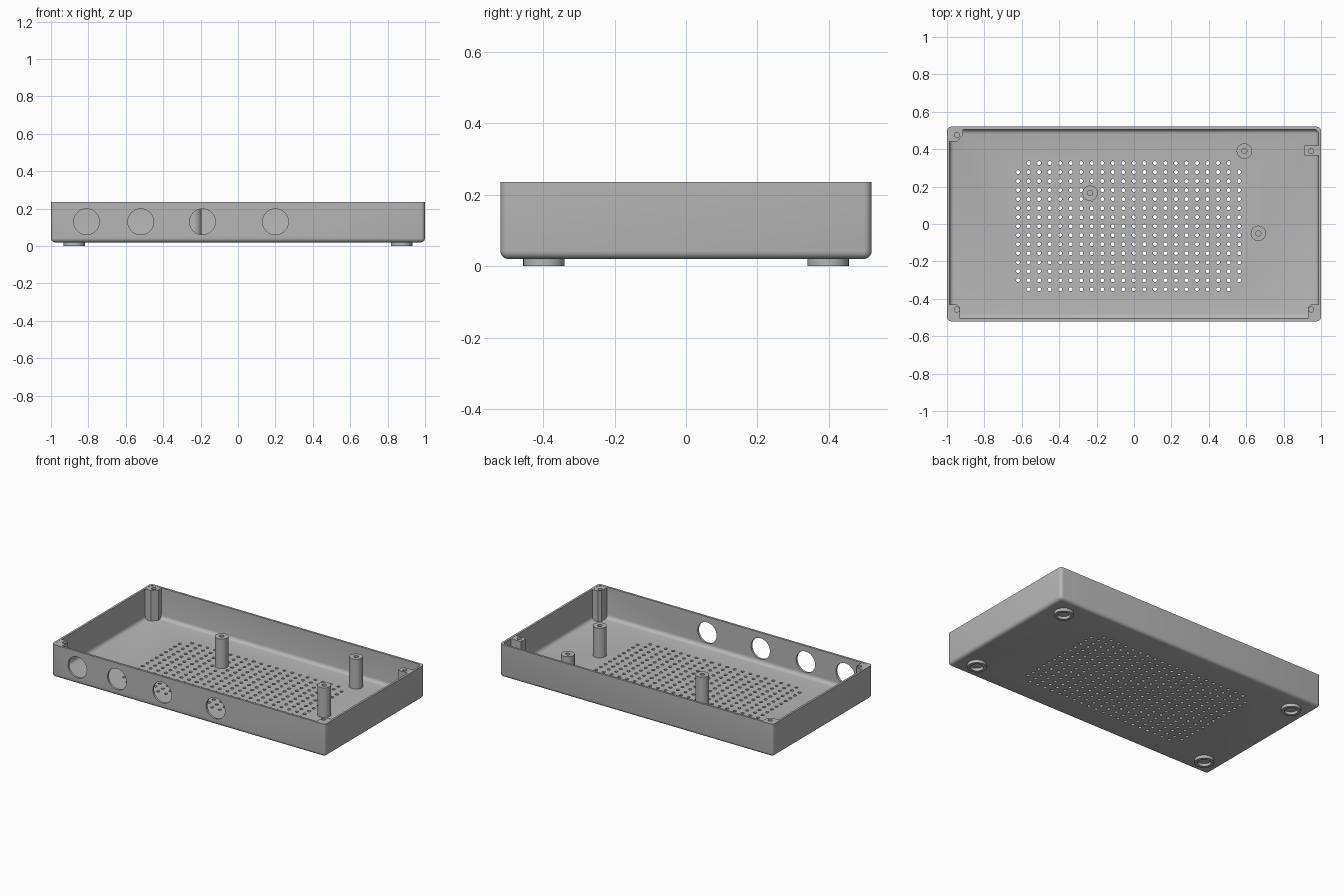
import bpy, bmesh, math
from mathutils import Matrix

if "Cube" in bpy.data.objects:
    bpy.data.objects.remove(bpy.data.objects["Cube"], do_unlink=True)

grey = bpy.data.materials.new("plain grey plastic")
grey.use_nodes = True
grey.diffuse_color = (0.47, 0.47, 0.47, 1)
grey.node_tree.nodes["Principled BSDF"].inputs["Base Color"].default_value = grey.diffuse_color

BASE, FLOOR, TOP = 0.02, 0.033, 0.236
HALF_X, HALF_Y, WALL = 1.0, 0.52, 0.014


def finish(name, bm):
    bmesh.ops.recalc_face_normals(bm, faces=bm.faces)
    mesh = bpy.data.meshes.new(name)
    bm.to_mesh(mesh)
    bm.free()
    mesh.materials.append(grey)
    obj = bpy.data.objects.new(name, mesh)
    bpy.context.collection.objects.link(obj)
    return obj


def activate(obj):
    bpy.ops.object.select_all(action='DESELECT')
    obj.select_set(True)
    bpy.context.view_layer.objects.active = obj


def smooth(obj):
    activate(obj)
    bpy.ops.object.shade_smooth_by_angle(angle=math.radians(35))


def cut(obj, cutter):
    cutter.hide_render = True
    mod = obj.modifiers.new("cut", 'BOOLEAN')
    mod.operation, mod.solver, mod.object = 'DIFFERENCE', 'EXACT', cutter
    activate(obj)
    bpy.ops.object.modifier_apply(modifier=mod.name)
    bpy.data.objects.remove(cutter, do_unlink=True)


def rounded_box(name, hx, hy, z0, z1, radius):
    """Box with every edge rounded except those of its top face."""
    bm = bmesh.new()
    bmesh.ops.create_cube(bm, size=1, matrix=Matrix.Translation((0, 0, (z0 + z1) / 2))
                          @ Matrix.Diagonal((2 * hx, 2 * hy, z1 - z0, 1)))
    edges = [e for e in bm.edges if min(v.co.z for v in e.verts) < z1 - 0.001]
    bmesh.ops.bevel(bm, geom=edges, offset=radius, segments=5, profile=0.5, affect='EDGES')
    return finish(name, bm)


def cylinders(name, centres, radius, depth, sides, turn=0):
    bm = bmesh.new()
    for c in centres:
        bmesh.ops.create_cone(bm, cap_ends=True, segments=sides, radius1=radius, radius2=radius,
                              depth=depth, matrix=Matrix.Translation(c) @ Matrix.Rotation(turn, 4, 'X'))
    return finish(name, bm)


def lathe(name, profile, x, y):
    bm = bmesh.new()
    verts = [bm.verts.new((r, 0, z)) for r, z in profile]
    edges = [bm.edges.new(pair) for pair in zip(verts, verts[1:])]
    bmesh.ops.spin(bm, geom=verts + edges, cent=(0, 0, 0), axis=(0, 0, 1),
                   angle=math.tau, steps=40, use_merge=True)
    bmesh.ops.remove_doubles(bm, verts=bm.verts, dist=0.0001)
    obj = finish(name, bm)
    obj.location = (x, y, 0)
    smooth(obj)


# Open tray, hollowed out with a rounded cavity
tray = rounded_box("tray", HALF_X, HALF_Y, BASE, TOP, 0.022)
cut(tray, rounded_box("cavity", HALF_X - WALL, HALF_Y - WALL, FLOOR, TOP + 0.1, 0.024))

# Four round openings in the front wall
ports = [(x, -HALF_Y, 0.13) for x in (-0.81, -0.52, -0.19, 0.2)]
cut(tray, cylinders("port_cutter", ports, 0.069, 0.08, 48, math.pi / 2))

# Grid of vent holes in the floor, without its four corners
COLS, ROWS = 22, 15
vents = [(-0.62 + 0.0563 * i, 0.326 - 0.0482 * j, BASE)
         for i in range(COLS) for j in range(ROWS)
         if not (i in (0, COLS - 1) and j in (0, ROWS - 1))]
cut(tray, cylinders("vent_cutter", vents, 0.0105, 0.06, 12))
smooth(tray)

# Drilled standoff posts
for n, (x, y) in enumerate([(0.59, 0.39), (-0.235, 0.165), (0.665, -0.05)], 1):
    lathe(f"standoff_{n}", [(0, 0.028), (0.041, 0.028), (0.041, 0.229), (0.014, 0.229),
                            (0.014, 0.1), (0, 0.1)], x, y)

# Ring feet
for sx, side in ((-1, "right"), (1, "left")):
    for sy, end in ((-1, "front"), (1, "back")):
        lathe(f"foot_{end}_{side}", [(0, 0.022), (0.058, 0.022), (0.058, 0), (0.04, 0),
                                     (0.04, 0.018), (0, 0.018)], sx * 0.875, sy * 0.398)

# Screw bosses against the walls: outline and screw hole position
front = [(-0.99, -0.51), (-0.93, -0.51), (-0.93, -0.445), (-0.945, -0.43), (-0.99, -0.43)]
bosses = {
    "boss_front_right": (front, (-0.947, -0.457)),
    "boss_front_left": ([(-x, y) for x, y in front], (0.947, -0.457)),
    "boss_back_right": ([(-0.99, 0.51), (-0.915, 0.51), (-0.915, 0.475), (-0.945, 0.44),
                         (-0.99, 0.44)], (-0.947, 0.475)),
    "boss_side_left": ([(0.99, 0.365), (0.99, 0.42), (0.912, 0.42), (0.912, 0.365)],
                       (0.947, 0.39)),
}
for name, (outline, hole) in bosses.items():
    bm = bmesh.new()
    face = bm.faces.new([bm.verts.new((x, y, 0.028)) for x, y in outline])
    top = bmesh.ops.extrude_face_region(bm, geom=[face])["geom"]
    bmesh.ops.translate(bm, vec=(0, 0, TOP - 0.029),
                        verts=[v for v in top if isinstance(v, bmesh.types.BMVert)])
    boss = finish(name, bm)
    cut(boss, cylinders("screw_cutter", [(*hole, TOP)], 0.014, 0.2, 20))
    smooth(boss)
